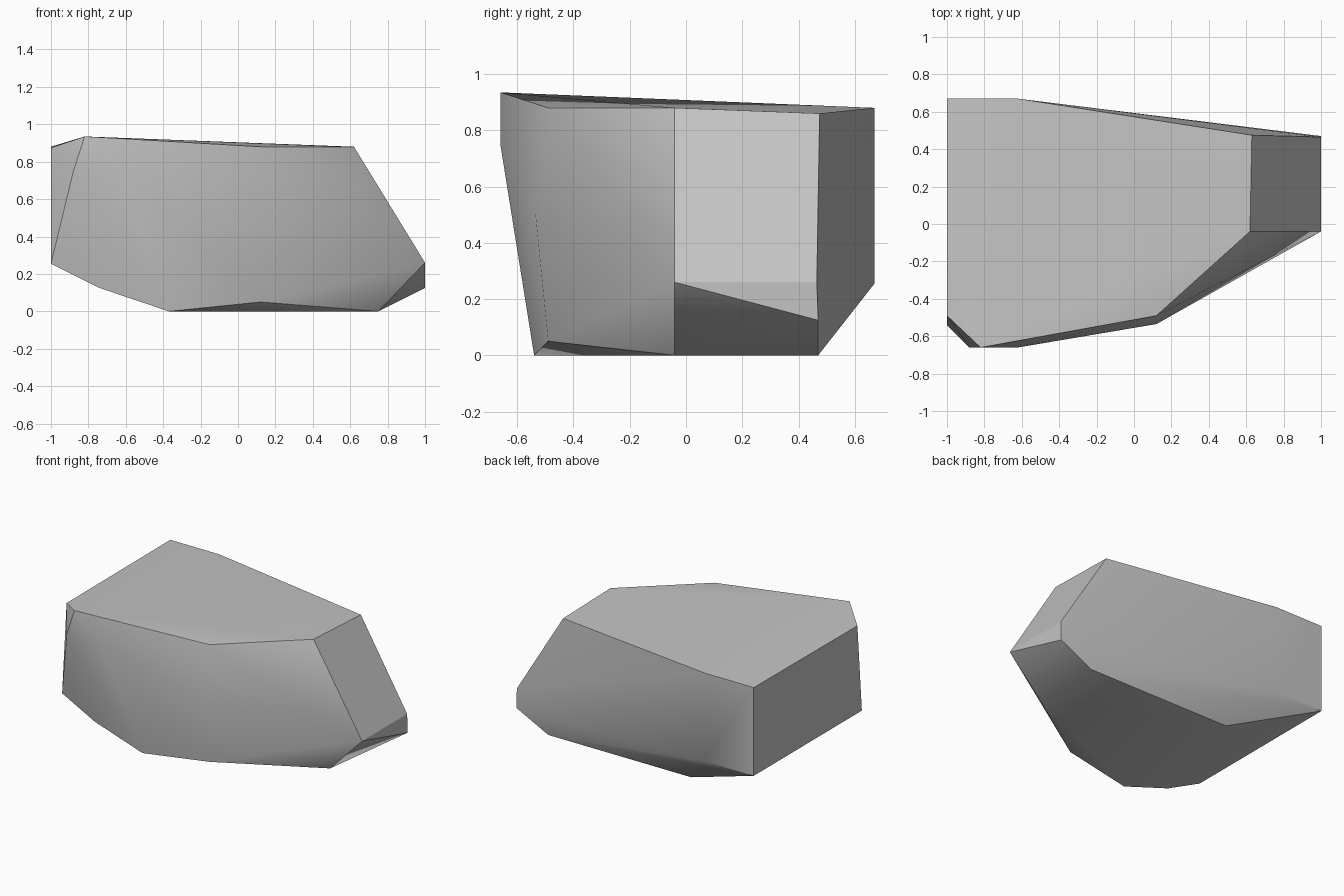
import bpy
import bmesh
import math

cube = bpy.data.objects.get("Cube")
if cube:
    bpy.data.objects.remove(cube, do_unlink=True)

# Plain stone grey
stone = bpy.data.materials.new("stone_grey")
stone.use_nodes = True
grey = (0.55, 0.55, 0.55, 1)
stone.diffuse_color = grey
stone.node_tree.nodes["Principled BSDF"].inputs["Base Color"].default_value = grey

# Corner points of the boulder, grouped by region
top_rim = [(-1, .67, .88), (-.62, .67, .88), (.63, .475, .86), (.62, -.04, .88),
           (.12, -.49, .88), (-.82, -.66, .935), (-1, -.49, .875)]
front_bulge = [(-.88, -.66, .75), (-.62, -.66, .75), (.12, -.535, .5), (.12, -.49, .05)]
left_end = [(1, -.04, .26), (1, .465, .26), (1, .47, .125)]
right_end = [(-1, -.54, .255), (-.74, -.545, .125), (-1, .67, .255), (-.62, .67, .255)]
base = [(-.37, -.54, 0), (.75, -.04, 0), (.75, .47, 0), (-.37, .47, 0)]

# The boulder is the convex skin around its corners
bm = bmesh.new()
for point in top_rim + front_bulge + left_end + right_end + base:
    bm.verts.new(point)
hull = bmesh.ops.convex_hull(bm, input=bm.verts[:])
loose = [v for v in bm.verts if not v.link_faces]
bmesh.ops.delete(bm, geom=loose, context="VERTS")

# Merge the nearly flat triangles into broad facets
bmesh.ops.dissolve_limit(bm, angle_limit=math.radians(1), verts=bm.verts[:], edges=bm.edges[:])
bmesh.ops.recalc_face_normals(bm, faces=bm.faces[:])

mesh = bpy.data.meshes.new("boulder")
bm.to_mesh(mesh)
bm.free()
mesh.materials.append(stone)
boulder = bpy.data.objects.new("boulder", mesh)
bpy.context.collection.objects.link(boulder)

# Soft facets with crisp main edges
bpy.ops.object.select_all(action="DESELECT")
boulder.select_set(True)
bpy.context.view_layer.objects.active = boulder
bpy.ops.object.shade_smooth_by_angle(angle=math.radians(30))
